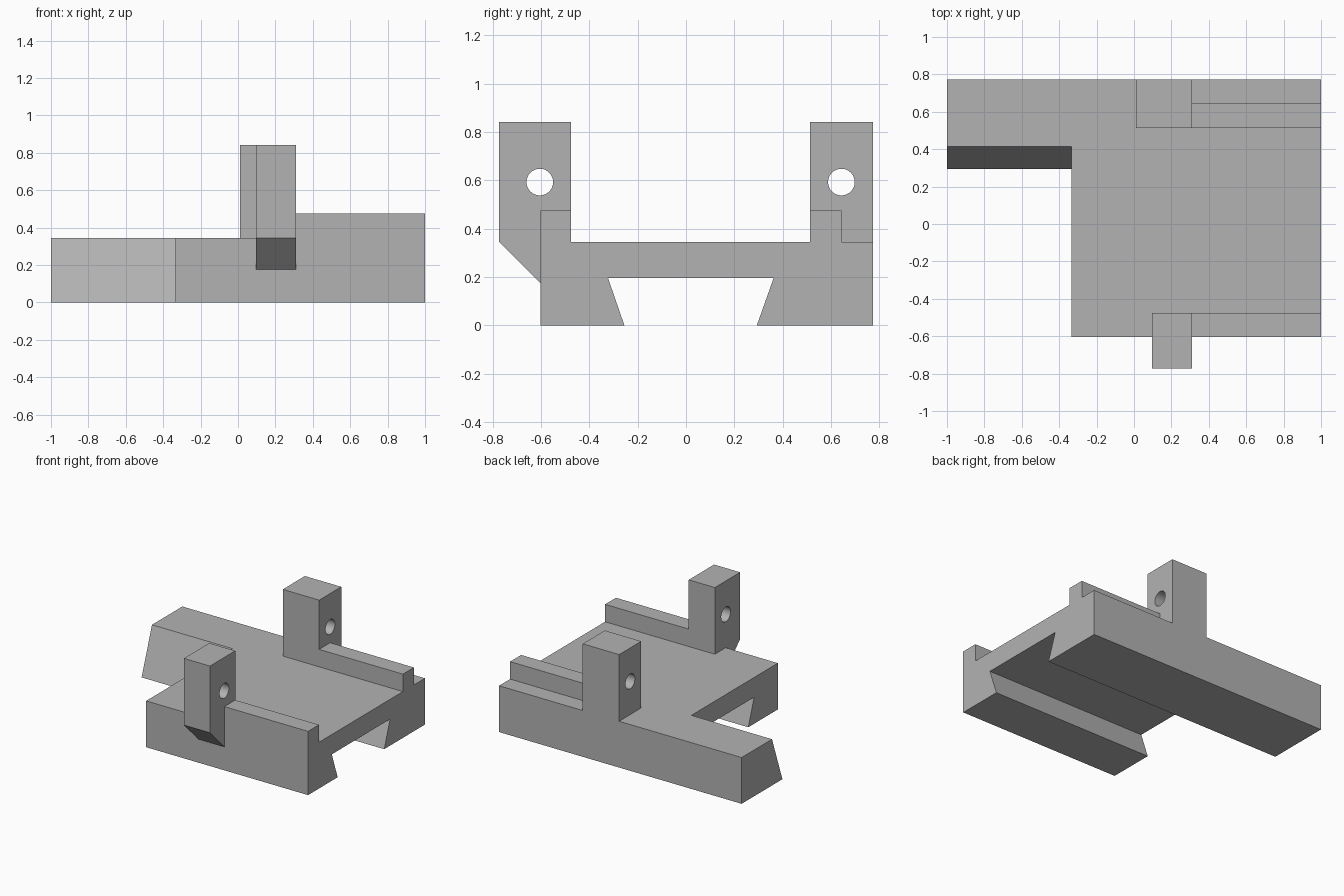
import bpy, bmesh, math

if "Cube" in bpy.data.objects:
    bpy.data.objects.remove(bpy.data.objects["Cube"], do_unlink=True)

GREY = (0.45, 0.45, 0.45, 1)
grey = bpy.data.materials.new("plain grey")
grey.use_nodes = True
grey.diffuse_color = GREY
grey.node_tree.nodes["Principled BSDF"].inputs["Base Color"].default_value = GREY


def extrude_x(name, profile, x0, x1):
    """Extrude a closed (y, z) profile from x0 to x1."""
    bm = bmesh.new()
    face = bm.faces.new([bm.verts.new((x0, y, z)) for y, z in profile])
    moved = bmesh.ops.extrude_face_region(bm, geom=[face])["geom"]
    verts = [v for v in moved if isinstance(v, bmesh.types.BMVert)]
    bmesh.ops.translate(bm, verts=verts, vec=(x1 - x0, 0, 0))
    bmesh.ops.recalc_face_normals(bm, faces=bm.faces)
    mesh = bpy.data.meshes.new(name)
    bm.to_mesh(mesh)
    bm.free()
    mesh.materials.append(grey)
    obj = bpy.data.objects.new(name, mesh)
    bpy.context.collection.objects.link(obj)
    return obj


def box(name, y0, y1, z0, z1, x0, x1):
    return extrude_x(name, [(y0, z0), (y1, z0), (y1, z1), (y0, z1)], x0, x1)


def combine(target, other, operation):
    mod = target.modifiers.new(operation.lower(), "BOOLEAN")
    mod.operation, mod.object, mod.solver = operation, other, "EXACT"
    bpy.context.view_layer.objects.active = target
    bpy.ops.object.modifier_apply(modifier=mod.name)
    bpy.data.objects.remove(other, do_unlink=True)


FRONT, BACK, TOP = -0.603, 0.773, 0.345
POST_X, RIDGE_TOP, POST_TOP = 0.31, 0.475, 0.842

# Carriage body with dovetail channel underneath
body = extrude_x("slide_carriage", [
    (FRONT, 0), (-0.255, 0), (-0.323, 0.197), (0.363, 0.197), (0.293, 0),
    (BACK, 0), (BACK, TOP), (FRONT, TOP)], -0.335, 1)

# Long rear rail, its dovetail slope running up to the top
rail = extrude_x("rear_rail", [(0.293, 0), (BACK, 0), (BACK, TOP), (0.4156, TOP)], -1, -0.335)
combine(body, rail, "UNION")

# Ridges along the plate edges
combine(body, box("front_ridge", FRONT, -0.475, 0.25, RIDGE_TOP, 0.25, 1), "UNION")
combine(body, box("rear_ridge", 0.513, 0.643, 0.25, RIDGE_TOP, 0.25, 1), "UNION")

# Upright posts, the front one overhanging on a chamfer
front_post = extrude_x("front_post", [
    (-0.773, TOP), (FRONT, 0.175), (-0.475, 0.25), (-0.475, POST_TOP), (-0.773, POST_TOP)],
    0.095, POST_X)
combine(body, front_post, "UNION")
combine(body, box("rear_post", 0.513, BACK, 0.25, POST_TOP, 0.01, POST_X), "UNION")

# Round holes through the posts
for y in (-0.605, 0.643):
    circle = [(y + 0.055 * math.cos(math.tau * i / 48), 0.593 + 0.055 * math.sin(math.tau * i / 48))
              for i in range(48)]
    combine(body, extrude_x("hole_cutter", circle, -0.1, 0.5), "DIFFERENCE")

# Merge coplanar faces, then smooth only the hole walls
bm = bmesh.new()
bm.from_mesh(body.data)
bmesh.ops.remove_doubles(bm, verts=bm.verts, dist=0.0005)
bmesh.ops.dissolve_limit(bm, angle_limit=0.01, verts=bm.verts, edges=bm.edges)
bm.to_mesh(body.data)
bm.free()
bpy.ops.object.select_all(action="DESELECT")
body.select_set(True)
bpy.context.view_layer.objects.active = body
bpy.ops.object.shade_smooth_by_angle(angle=math.radians(15))
